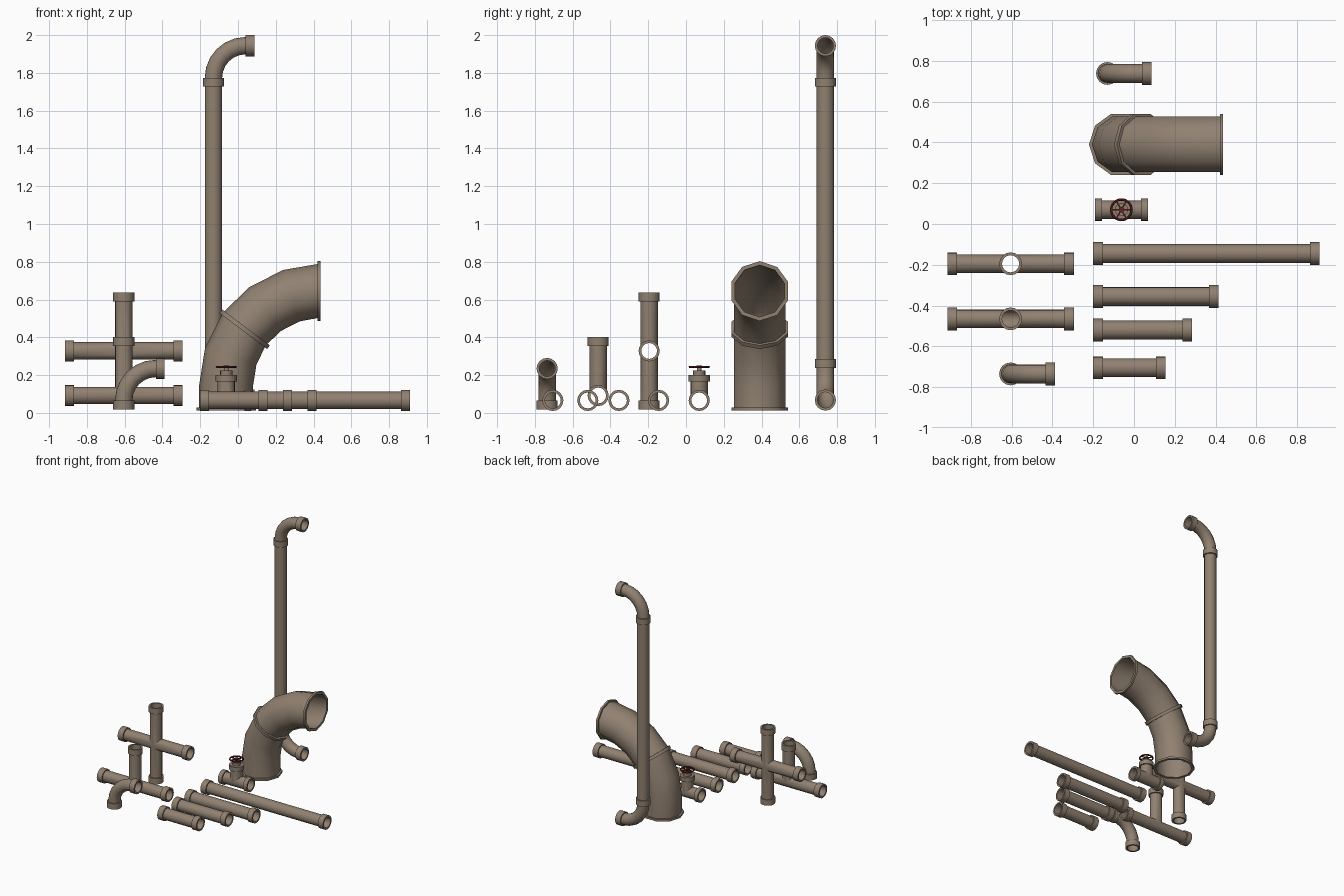
import bpy, bmesh
from math import sin, cos, pi, radians
from mathutils import Vector, Matrix

old = bpy.data.objects.get("Cube")
if old:
    bpy.data.objects.remove(old, do_unlink=True)


def material(name, rgb):
    m = bpy.data.materials.new(name)
    m.use_nodes = True
    m.diffuse_color = (*rgb, 1)
    m.node_tree.nodes["Principled BSDF"].inputs["Base Color"].default_value = (*rgb, 1)
    return m


BROWN = material("pipe brown", (0.28, 0.22, 0.165))
RED = material("wheel dark red", (0.13, 0.016, 0.016))

PIPE, BORE, COLLAR, COLLAR_LEN = 0.046, 0.042, 0.056, 0.047
UP, RIGHT = pi / 2, 0


def finish(name, bm, mat, angle=40):
    bmesh.ops.remove_doubles(bm, verts=bm.verts, dist=1e-5)
    bmesh.ops.recalc_face_normals(bm, faces=bm.faces)
    mesh = bpy.data.meshes.new(name)
    bm.to_mesh(mesh)
    bm.free()
    mesh.materials.append(mat)
    ob = bpy.data.objects.new(name, mesh)
    bpy.context.collection.objects.link(ob)
    bpy.ops.object.select_all(action='DESELECT')
    ob.select_set(True)
    bpy.context.view_layer.objects.active = ob
    bpy.ops.object.shade_smooth_by_angle(angle=radians(angle))
    return ob


def sweep(bm, stations, bore, sides=16):
    """Hollow tube in the XZ plane; a station is (x, z, heading, outer radius)."""
    loop = stations + [(x, z, a, bore) for x, z, a, _ in reversed(stations)]
    rings = []
    for x, z, a, r in loop:
        ring = []
        for i in range(sides):
            t = 2 * pi * i / sides
            n = r * cos(t)
            ring.append(bm.verts.new((x - n * sin(a), r * sin(t), z + n * cos(a))))
        rings.append(ring)
    for k, ring in enumerate(rings):
        nxt = rings[(k + 1) % len(rings)]
        for i in range(sides):
            j = (i + 1) % sides
            quad = (ring[i], ring[j], nxt[j], nxt[i])
            if len({v.co.copy().freeze() for v in quad}) == 4:
                bm.faces.new(quad)


def straight(bm, start, end, collars, collar_len=COLLAR_LEN):
    """Run along +x with a collar at the start and/or end."""
    prof = [(start, PIPE), (end, PIPE)]
    if collars[0]:
        prof[:1] = [(start, COLLAR), (start + collar_len, COLLAR), (start + collar_len, PIPE)]
    if collars[1]:
        prof[-1:] = [(end - collar_len, PIPE), (end - collar_len, COLLAR), (end, COLLAR)]
    sweep(bm, [(x, 0, RIGHT, r) for x, r in prof], BORE)


def junction(name, loc, arms, collar_len=COLLAR_LEN):
    """Pipe arms mitred together; arms maps quarter turns to arm length."""
    whole = bmesh.new()
    for turn, length in arms.items():
        bm = bmesh.new()
        straight(bm, 0, length, (False, True), collar_len)
        for side in (1, -1):
            if (turn + side) % 4 in arms:
                bmesh.ops.bisect_plane(bm, geom=bm.verts[:] + bm.edges[:] + bm.faces[:],
                                       plane_co=(0, 0, 0), plane_no=(1, 0, -side),
                                       clear_inner=True)
        bm.transform(Matrix.Rotation(-turn * pi / 2, 4, 'Y'))
        part = bpy.data.meshes.new("arm")
        bm.to_mesh(part)
        bm.free()
        whole.from_mesh(part)
        bpy.data.meshes.remove(part)
    finish(name, whole, BROWN).location = loc


def elbow(name, loc, flip=1):
    """Quarter bend from vertical to +x, collared at both ends."""
    bend, c = 0.17, COLLAR_LEN
    st = [(0, 0, UP, COLLAR), (0, c, UP, COLLAR)]
    for i in range(7):
        a = pi / 2 * i / 6
        st.append((bend * (1 - cos(a)), c + bend * sin(a), UP - a, PIPE))
    st += [(bend, c + bend, RIGHT, COLLAR), (bend + c, c + bend, RIGHT, COLLAR)]
    bm = bmesh.new()
    sweep(bm, st, BORE)
    bm.transform(Matrix.Diagonal((1, 1, flip, 1)))
    finish(name, bm, BROWN).location = loc


def cylinder(bm, radius, z0, z1, sides=16):
    bmesh.ops.create_cone(bm, cap_ends=True, segments=sides, radius1=radius, radius2=radius,
                          depth=z1 - z0, matrix=Matrix.Translation((0, 0, (z0 + z1) / 2)))


# Loose straight pipes lying in a row
for name, y, end in (("long_pipe", -0.145, 0.91), ("medium_pipe", -0.355, 0.415),
                     ("short_pipe", -0.52, 0.285), ("shortest_pipe", -0.705, 0.155)):
    bm = bmesh.new()
    straight(bm, -0.2, end, (True, True))
    finish(name, bm, BROWN).location = (0, y, 0.066)

# Cross, tee and small elbow
junction("cross_pipe", (-0.605, -0.195, 0.328), {k: 0.31 for k in range(4)})
junction("tee_pipe", (-0.605, -0.465, 0.092), {0: 0.31, 1: 0.31, 2: 0.31})
elbow("small_elbow", (-0.605, -0.735, 0.018))

# Tall pipe with an elbow at each end
TALL = (-0.13, 0.738)
bm = bmesh.new()
sweep(bm, [(0, 0.28, UP, PIPE), (0, 1.74, UP, PIPE)], BORE)
finish("tall_pipe", bm, BROWN).location = (*TALL, 0)
elbow("tall_top_elbow", (*TALL, 1.727))
elbow("tall_bottom_elbow", (*TALL, 0.285), -1)

# Large ten-sided bend with flanges at the ends and the middle joint
BIG, FLANGE, BEND, RIM = 0.143, 0.158, 0.5, 0.016
cx, cz, base = 0.437, 0.145, 0.012


def on_bend(deg, r, shift=0):
    a = radians(deg)
    return (cx - BEND * cos(a) + shift * sin(a), cz + BEND * sin(a) + shift * cos(a), UP - a, r)


left = cx - BEND
st = [(left, base, UP, FLANGE), (left, base + RIM, UP, FLANGE), (left, base + RIM, UP, BIG),
      on_bend(0, BIG), on_bend(18, BIG)]
st += [on_bend(37, r, s) for s, r in ((-RIM, BIG), (-RIM, FLANGE), (RIM / 2, FLANGE), (RIM / 2, BIG))]
st += [on_bend(54, BIG), on_bend(72, BIG)]
st += [on_bend(90, r, s) for s, r in ((-RIM, BIG), (-RIM, FLANGE), (0, FLANGE))]
bm = bmesh.new()
sweep(bm, st, BIG - 0.006, sides=10)
finish("large_bend", bm, BROWN).location.y = 0.39

# Valve body, bonnet and stem
VALVE = Vector((-0.062, 0.07, 0.066))
junction("valve_body", VALVE, {0: 0.13, 1: 0.134, 2: 0.13}, 0.034)
bm = bmesh.new()
cylinder(bm, 0.05, 0.122, 0.135)
cylinder(bm, 0.032, 0.135, 0.158)
cylinder(bm, 0.012, 0.158, 0.18)
finish("valve_bonnet", bm, BROWN).location = VALVE

# Hand wheel: rim, hub and six spokes
bm = bmesh.new()
RIM_R, TUBE_R, SEG, SIDES = 0.05, 0.006, 24, 6
grid = []
for i in range(SEG):
    a = 2 * pi * i / SEG
    grid.append([])
    for j in range(SIDES):
        b = 2 * pi * j / SIDES
        r = RIM_R + TUBE_R * cos(b)
        grid[-1].append(bm.verts.new((r * cos(a), r * sin(a), TUBE_R * sin(b))))
for i in range(SEG):
    p, q = grid[i], grid[(i + 1) % SEG]
    for j in range(SIDES):
        k = (j + 1) % SIDES
        bm.faces.new((p[j], q[j], q[k], p[k]))
cylinder(bm, 0.014, -0.007, 0.008, 12)
for i in range(6):
    m = (Matrix.Rotation(i * pi / 3, 4, 'Z') @ Matrix.Translation((RIM_R / 2, 0, 0))
         @ Matrix.Diagonal((RIM_R, 0.007, 0.006, 1)))
    bmesh.ops.create_cube(bm, size=1, matrix=m)
finish("valve_wheel", bm, RED).location = VALVE + Vector((0, 0, 0.178))
